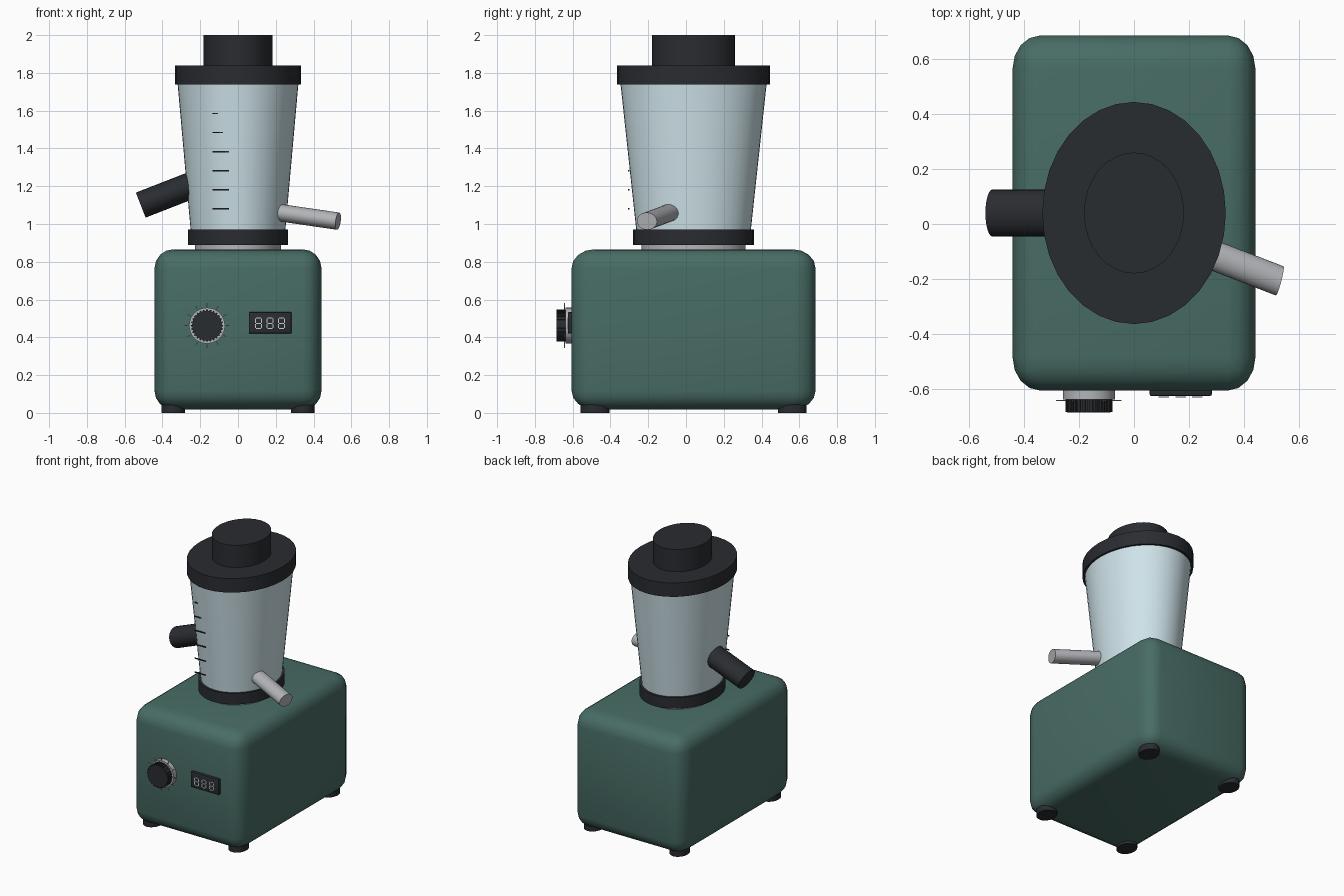
import bpy, bmesh, math
from mathutils import Vector, Matrix

if "Cube" in bpy.data.objects:
    bpy.data.objects.remove(bpy.data.objects["Cube"])

CY = 0.04      # depth centre of body and jug
YS = 1.21      # everything is stretched front to back


def mat(name, c):
    m = bpy.data.materials.new(name)
    m.diffuse_color = (*c, 1)
    m.use_nodes = True
    m.node_tree.nodes["Principled BSDF"].inputs["Base Color"].default_value = m.diffuse_color
    return m


GREEN = mat("green_enamel", (0.065, 0.15, 0.13))
DARK = mat("dark_plastic", (0.022, 0.025, 0.03))
GLASS = mat("pale_glass", (0.62, 0.77, 0.82))
STEEL = mat("steel", (0.45, 0.46, 0.48))
DIGIT = mat("digit_light", (0.55, 0.62, 0.66))


def finish(bm, name, m, smooth=True):
    bmesh.ops.recalc_face_normals(bm, faces=bm.faces)
    me = bpy.data.meshes.new(name)
    bm.to_mesh(me)
    bm.free()
    ob = bpy.data.objects.new(name, me)
    bpy.context.collection.objects.link(ob)
    me.materials.append(m)
    if smooth:
        bpy.ops.object.select_all(action='DESELECT')
        ob.select_set(True)
        bpy.context.view_layer.objects.active = ob
        bpy.ops.object.shade_smooth_by_angle(angle=math.radians(35))
    return ob


def add_box(bm, centre, size, spin=None):
    mx = Matrix.Translation(centre) @ (spin or Matrix()) @ Matrix.Diagonal((*size, 1))
    bmesh.ops.create_cube(bm, size=1, matrix=mx)


def box(name, centre, size, m, bevel=0.0, seg=2):
    bm = bmesh.new()
    add_box(bm, centre, size)
    if bevel:
        bmesh.ops.bevel(bm, geom=bm.edges[:], offset=bevel, segments=seg,
                        profile=0.5, affect='EDGES')
    return finish(bm, name, m)


def cone(name, x, y, z0, z1, r0, r1, m, seg=32):
    # upright tapered drum, oval in plan
    bm = bmesh.new()
    mx = Matrix.Translation((x, y, (z0 + z1) / 2)) @ Matrix.Diagonal((1, YS, 1, 1))
    bmesh.ops.create_cone(bm, cap_ends=True, segments=seg, radius1=r0, radius2=r1,
                          depth=z1 - z0, matrix=mx)
    return finish(bm, name, m)


def rod(name, a, b, r, m, ys=YS, seg=24):
    # cylinder from a to b, built in unstretched space then widened in y
    a, b = Vector((a[0], a[1] / ys, a[2])), Vector((b[0], b[1] / ys, b[2]))
    bm = bmesh.new()
    mx = (Matrix.Diagonal((1, ys, 1, 1)) @ Matrix.Translation((a + b) / 2)
          @ (b - a).to_track_quat('Z', 'Y').to_matrix().to_4x4())
    bmesh.ops.create_cone(bm, cap_ends=True, segments=seg, radius1=r, radius2=r,
                          depth=(b - a).length, matrix=mx)
    return finish(bm, name, m)


# motor housing
bm = bmesh.new()
add_box(bm, (0, 0, 0), (0.884, 1.292 / YS, 0.848))
bmesh.ops.bevel(bm, geom=bm.edges[:], offset=0.1, segments=4, profile=0.5, affect='EDGES')
bm.transform(Matrix.Translation((0, CY, 0.442)) @ Matrix.Diagonal((1, YS, 1, 1)))
finish(bm, "motor_housing", GREEN)

# feet
for sx in (-1, 1):
    for sy in (-1, 1):
        cone("foot", sx * 0.343, CY + sy * 0.522, 0, 0.045, 0.063, 0.063, DARK, 24)

# jug stack
cone("jug_neck", 0, CY, 0.85, 0.90, 0.228, 0.228, STEEL)
cone("jug_collar", 0, CY, 0.89, 0.97, 0.265, 0.265, DARK)
cone("jug", 0, CY, 0.96, 1.745, 0.25, 0.32, GLASS, 48)
cone("lid", 0, CY, 1.738, 1.839, 0.334, 0.334, DARK)
cone("lid_cap", 0, CY, 1.83, 2.0, 0.182, 0.182, DARK)

# handle and spout
rod("handle", (-0.515, CY, 1.10), (-0.225, CY, 1.213), 0.071, DARK)
rod("spout", (0.53, -0.207, 1.015), (0.22, -0.087, 1.06), 0.046, STEEL)

# measuring marks: straight bars half sunk into the jug wall
for i in range(6):
    box("measure_mark", (-0.091, -0.303, 1.08 + 0.101 * i), (0.086, 0.006, 0.007), DARK)

# dial
KX, KZ = -0.164, 0.462
rod("dial_ring", (KX, -0.59, KZ), (KX, -0.638, KZ), 0.095, STEEL, 1, 32)
rod("dial_knob", (KX, -0.63, KZ), (KX, -0.686, KZ), 0.079, DARK, 1, 32)
bm = bmesh.new()
for i in range(28):
    t = math.tau * i / 28
    add_box(bm, (KX + 0.079 * math.cos(t), -0.662, KZ + 0.079 * math.sin(t)),
            (0.012, 0.046, 0.009), Matrix.Rotation(-t, 4, 'Y'))
finish(bm, "dial_grips", DARK, False)
bm = bmesh.new()
for i in range(12):
    t = math.tau * i / 12
    add_box(bm, (KX + 0.109 * math.cos(t), -0.643, KZ + 0.109 * math.sin(t)),
            (0.02, 0.004, 0.004), Matrix.Rotation(-t, 4, 'Y'))
finish(bm, "dial_ticks", STEEL, False)

# display panel with three seven-segment digits
box("display_panel", (0.17, -0.606, 0.477), (0.226, 0.04, 0.114), DARK, 0.006, 2)
for dx in (0.109, 0.17, 0.23):
    bm = bmesh.new()
    for k in (-1, 0, 1):
        add_box(bm, (dx, -0.629, 0.474 + k * 0.028), (0.026, 0.004, 0.006))
    for sx in (-1, 1):
        for sz in (-1, 1):
            add_box(bm, (dx + sx * 0.016, -0.629, 0.474 + sz * 0.014), (0.006, 0.004, 0.022))
    finish(bm, "display_digit", DIGIT, False)
